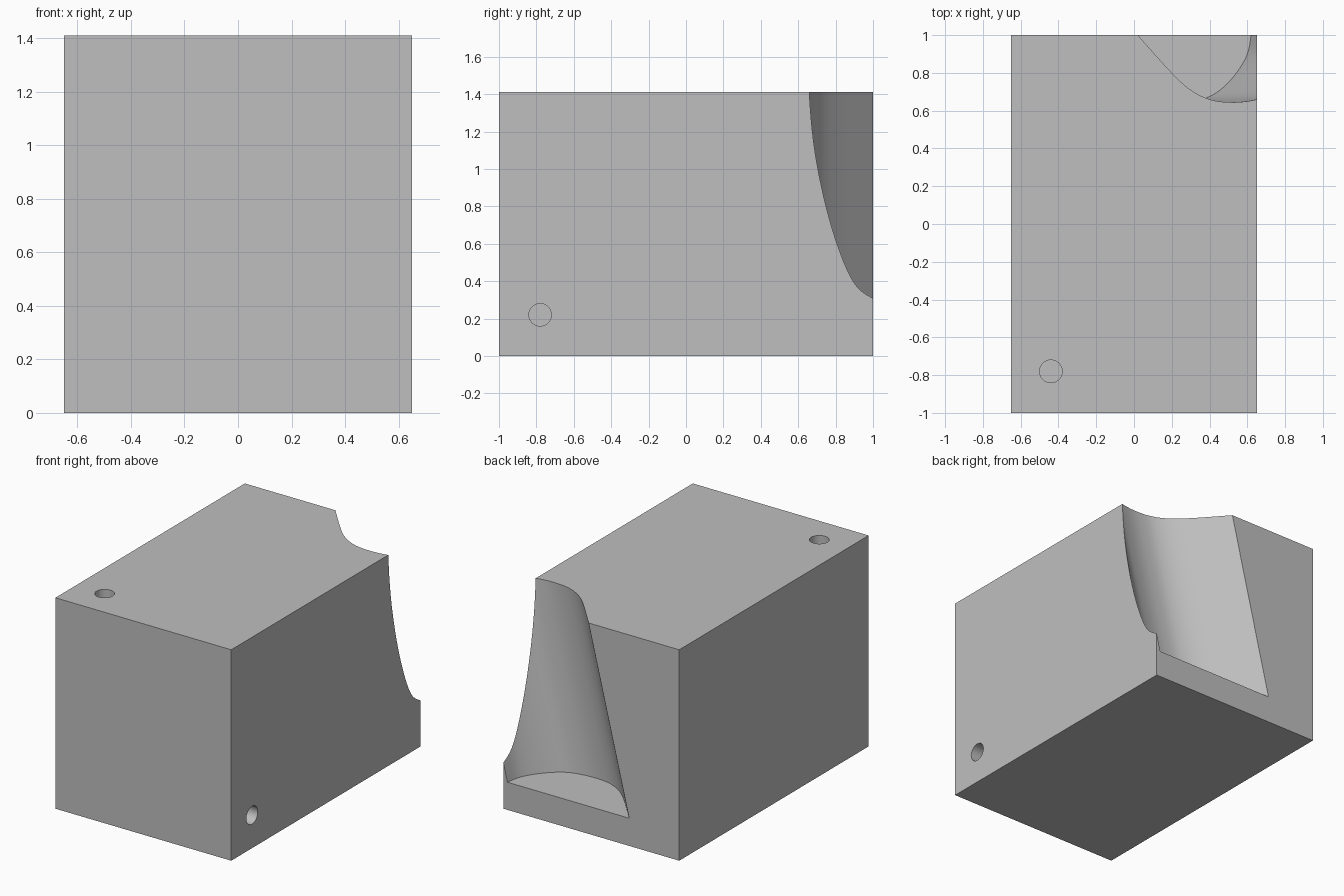
import bpy
import bmesh
import math

if "Cube" in bpy.data.objects:
    bpy.data.objects.remove(bpy.data.objects["Cube"], do_unlink=True)

W, D, H = 1.30, 2.0, 1.41      # block size
FLOOR = 0.185                  # height of the recess floor
LEAN = 0.245                   # sideways lean of the recess per unit height
HOLE_R, HOLE_DEPTH = 0.06, 0.3

grey = bpy.data.materials.new("plain grey")
grey.use_nodes = True
colour = (0.52, 0.52, 0.52, 1)
grey.diffuse_color = colour
grey.node_tree.nodes["Principled BSDF"].inputs["Base Color"].default_value = colour


def make_object(name, bm):
    bmesh.ops.recalc_face_normals(bm, faces=bm.faces)
    mesh = bpy.data.meshes.new(name)
    bm.to_mesh(mesh)
    bm.free()
    mesh.materials.append(grey)
    obj = bpy.data.objects.new(name, mesh)
    bpy.context.collection.objects.link(obj)
    return obj


def smooth_path(points, steps=6):
    """Catmull-Rom samples between the inner points."""
    out = []
    for a, b, c, d in zip(points, points[1:], points[2:], points[3:]):
        for i in range(steps):
            t = i / steps
            out.append(tuple(
                0.5 * (2 * q + (r - p) * t + (2 * p - 5 * q + 4 * r - s) * t * t
                       + (3 * q - p - 3 * r + s) * t ** 3)
                for p, q, r, s in zip(a, b, c, d)))
    return out + [points[-2]]


def rod(name, location, rotation):
    bpy.ops.mesh.primitive_cylinder_add(
        vertices=48, radius=HOLE_R, depth=2 * HOLE_DEPTH,
        location=location, rotation=rotation)
    obj = bpy.context.object
    obj.name = name
    obj.data.materials.append(grey)
    return obj


# Main block
bm = bmesh.new()
bmesh.ops.create_cube(bm, size=1)
for v in bm.verts:
    v.co = (v.co.x * W, v.co.y * D, (v.co.z + 0.5) * H)
block = make_object("block", bm)

# Leaning arched recess in the back corner
arch = [(-0.46, 1.2), (-0.37, 1.1), (-0.28, 1.0), (-0.1, 0.8), (0.0, 0.71),
        (0.1, 0.66), (0.2, 0.645), (0.3, 0.65), (0.4, 0.675), (0.48, 0.73),
        (0.55, 0.81), (0.6, 0.9), (0.62, 1.0), (0.63, 1.1), (0.63, 1.2)]
bm = bmesh.new()
base = bm.faces.new([bm.verts.new((x, y, FLOOR)) for x, y in smooth_path(arch)])
rise = H + 0.1 - FLOOR
grown = bmesh.ops.extrude_face_region(bm, geom=[base], use_keep_orig=True)
top_verts = [g for g in grown["geom"] if isinstance(g, bmesh.types.BMVert)]
bmesh.ops.translate(bm, verts=top_verts, vec=(LEAN * rise, 0, rise))
recess = make_object("recess_cutter", bm)

# Blind round holes in the top and the left side
top_hole = rod("top_hole_cutter", (-0.44, -0.78, H), (0, 0, 0))
side_hole = rod("side_hole_cutter", (W / 2, -0.78, 0.22), (0, math.pi / 2, 0))

# Cut, then discard the cutters
bpy.ops.object.select_all(action="DESELECT")
block.select_set(True)
bpy.context.view_layer.objects.active = block
for cutter in (recess, top_hole, side_hole):
    cut = block.modifiers.new(cutter.name, "BOOLEAN")
    cut.operation = "DIFFERENCE"
    cut.solver = "EXACT"
    cut.object = cutter
    bpy.ops.object.modifier_apply(modifier=cut.name)
    bpy.data.objects.remove(cutter, do_unlink=True)

bpy.ops.object.shade_smooth_by_angle(angle=math.radians(30))
